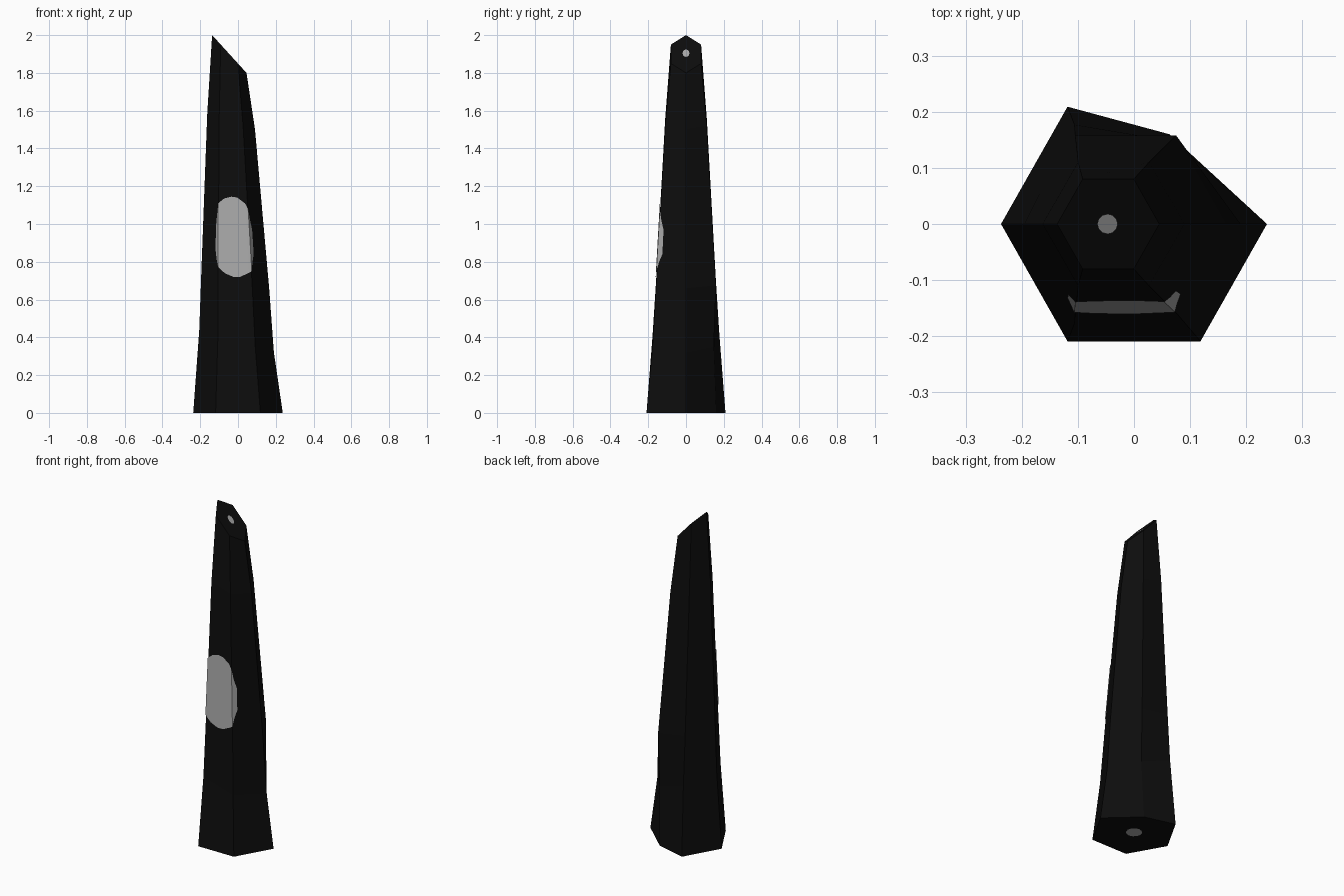
import bpy
import bmesh
from math import cos, sin, pi
from mathutils import Vector

cube = bpy.data.objects.get("Cube")
if cube:
    bpy.data.objects.remove(cube, do_unlink=True)


def make_material(name, value):
    mat = bpy.data.materials.new(name)
    mat.use_nodes = True
    colour = (value, value, value, 1)
    mat.diffuse_color = colour
    node = mat.node_tree.nodes["Principled BSDF"]
    node.inputs["Base Color"].default_value = colour
    node.inputs["Roughness"].default_value = 0.8
    return mat


black = make_material("black stone", 0.004)
grey = make_material("pale grey", 0.4)


def make_object(name, bm, mat):
    mesh = bpy.data.meshes.new(name)
    bm.to_mesh(mesh)
    bm.free()
    mesh.materials.append(mat)
    obj = bpy.data.objects.new(name, mesh)
    bpy.context.collection.objects.link(obj)
    return obj


# Six-sided cross-section, tilted from its left end to its right end
def hexagon(x0, z0, x1, z1, half):
    a, b = Vector((x0, 0, z0)), Vector((x1, 0, z1))
    side = Vector((0, half, 0))
    near, far = a.lerp(b, 0.25), a.lerp(b, 0.75)
    return [a, near - side, far - side, b, far + side, near + side]


rings = [hexagon(*r) for r in (
    (-0.237, 0, 0.237, 0, 0.209),
    (-0.205, 0.44, 0.19, 0.32, 0.177),
    (-0.195, 0.72, 0.165, 0.66, 0.158),
    (-0.163, 1.58, 0.09, 1.5, 0.11),
    (-0.137, 2.0, 0.045, 1.8, 0.08),
)]
# Chipped rear corner near the foot
rings[0][4].xy = (0.063, 0.16)
rings[1][4].xy = (0.072, 0.147)

# Tapering pillar with a slanted top
bm = bmesh.new()
loops = [[bm.verts.new(p) for p in ring] for ring in rings]
for low, high in zip(loops, loops[1:]):
    for i in range(6):
        j = (i + 1) % 6
        bm.faces.new((low[i], low[j], high[j], high[i]))
bm.faces.new(loops[-1])
bm.faces.new(loops[0][::-1])
bmesh.ops.recalc_face_normals(bm, faces=bm.faces)
make_object("pillar", bm, black)


# Corner of the pillar's middle section at a given height
def corner(i, z):
    low, high = rings[2][i], rings[3][i]
    return low.lerp(high, (z - low.z) / (high.z - low.z))


# Point on the front, wrapping onto the neighbouring sides outside 0..1
def on_front(t, z):
    if t < 0:
        p = corner(1, z).lerp(corner(0, z), -t)
    elif t > 1:
        p = corner(2, z).lerp(corner(3, z), t - 1)
    else:
        p = corner(1, z).lerp(corner(2, z), t)
    out = Vector((p.x + 0.02, p.y, 0)).normalized()
    return p + out * 0.004


# Rounded pale patch on the front
columns = [(-0.14, 0.86, 0.98), (-0.07, 0.81, 1.05), (0, 0.775, 1.11),
           (0.2, 0.74, 1.135), (0.45, 0.72, 1.145), (0.65, 0.72, 1.14),
           (0.9, 0.74, 1.11), (1, 0.75, 1.08), (1.08, 0.8, 1.02),
           (1.18, 0.84, 0.97)]
bm = bmesh.new()
pairs = [[bm.verts.new(on_front(t, z)) for z in (lo, hi)] for t, lo, hi in columns]
for (a, b), (c, d) in zip(pairs, pairs[1:]):
    bm.faces.new((a, c, d, b))
make_object("front_patch", bm, grey)


# Round spots on the slanted top and beneath the foot
def spot(name, x, radius, height, flip):
    bm = bmesh.new()
    points = []
    for i in range(12):
        a = 2 * pi * i / 12
        px, py = x + radius * cos(a), radius * sin(a)
        points.append(bm.verts.new((px, py, height(px))))
    bm.faces.new(points[::-1] if flip else points)
    make_object(name, bm, grey)


slope = (1.8 - 2.0) / (0.045 + 0.137)
spot("top_spot", -0.047, 0.018, lambda x: 2.003 + slope * (x + 0.137), False)
spot("foot_spot", 0, 0.044, lambda x: -0.002, True)
